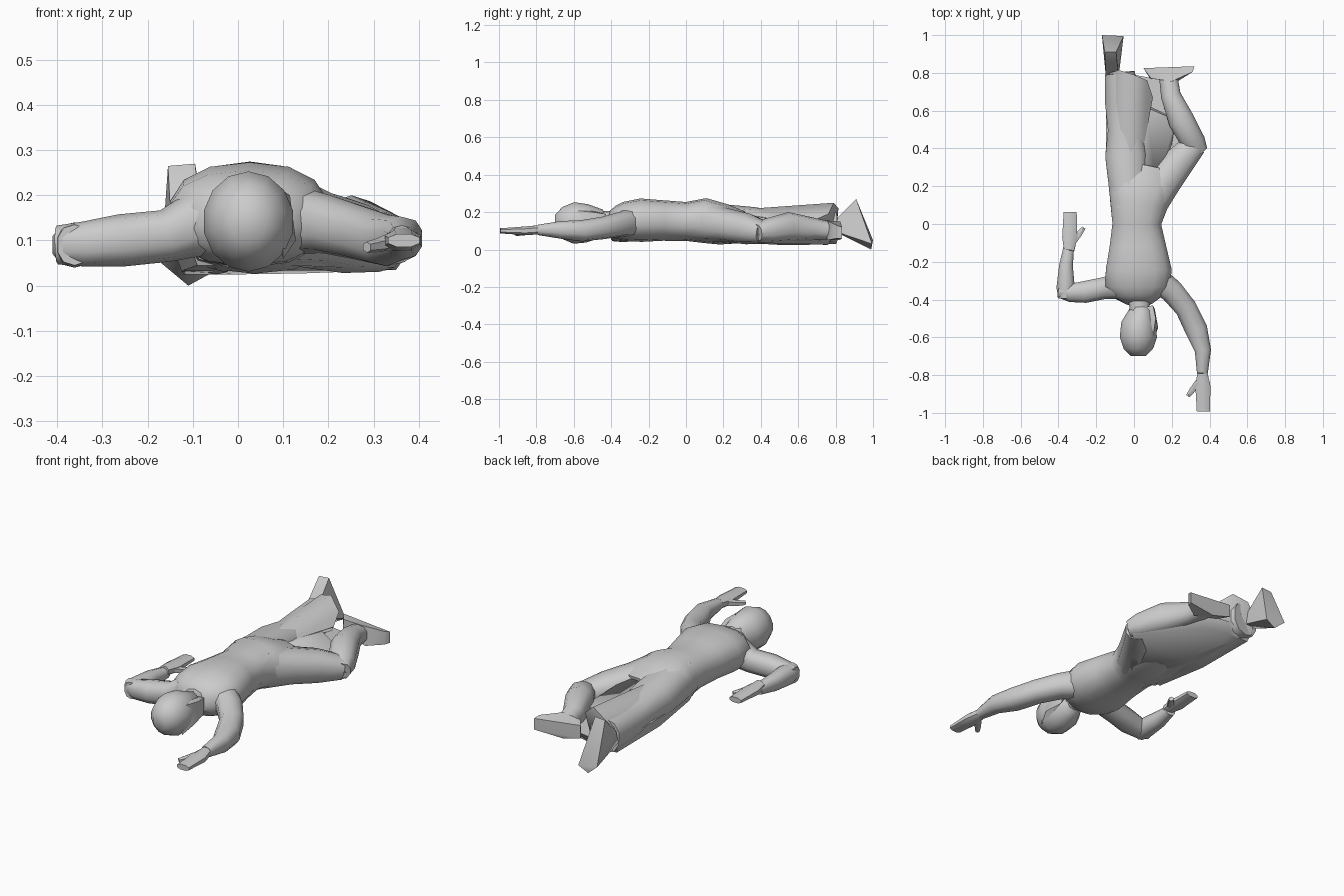
import bpy, bmesh, math
from mathutils import Vector


def finish(name, bm, angle):
    bmesh.ops.recalc_face_normals(bm, faces=bm.faces)
    me = bpy.data.meshes.new(name)
    bm.to_mesh(me)
    bm.free()
    ob = bpy.data.objects.new(name, me)
    bpy.context.collection.objects.link(ob)
    bpy.ops.object.select_all(action='DESELECT')
    ob.select_set(True)
    bpy.context.view_layer.objects.active = ob
    bpy.ops.object.shade_smooth_by_angle(angle=math.radians(angle))
    return ob


def limb(name, path, n=10, power=0.85, angle=50):
    """Loft of rounded sections; path rows are x, y, z, half width, half height."""
    bm = bmesh.new()
    pts = [Vector(p[:3]) for p in path]
    rings = []
    for i, (p, row) in enumerate(zip(pts, path)):
        a, b = pts[max(i - 1, 0)], pts[min(i + 1, len(pts) - 1)]
        t = (b - a).normalized()
        side = t.cross(Vector((0, 0, 1))).normalized()
        up = side.cross(t)
        ring = []
        for k in range(n):
            u = 2 * math.pi * (k + 0.5) / n
            c, s = math.cos(u), math.sin(u)
            c = math.copysign(abs(c) ** power, c)
            s = math.copysign(abs(s) ** power, s)
            ring.append(bm.verts.new(p + side * c * row[3] + up * s * row[4]))
        rings.append(ring)
    for r, q in zip(rings, rings[1:]):
        for k in range(n):
            bm.faces.new((r[k], r[(k + 1) % n], q[(k + 1) % n], q[k]))
    bm.faces.new(rings[0])
    bm.faces.new(rings[-1])
    return finish(name, bm, angle)


def hull(name, points, angle=50):
    """Faceted solid wrapped around a few corner points."""
    bm = bmesh.new()
    for p in points:
        bm.verts.new(p)
    res = bmesh.ops.convex_hull(bm, input=bm.verts)
    bmesh.ops.delete(bm, geom=[g for g in res["geom_interior"]
                               if isinstance(g, bmesh.types.BMVert)], context='VERTS')
    return finish(name, bm, angle)


# torso, lying face down
limb("torso", [
    (0.025, -0.42, 0.16, 0.07, 0.05), (0.025, -0.385, 0.15, 0.13, 0.085),
    (0.02, -0.33, 0.15, 0.175, 0.105), (0.025, -0.24, 0.157, 0.178, 0.116),
    (0.02, -0.12, 0.155, 0.153, 0.108), (0.015, 0.0, 0.15, 0.132, 0.104),
    (0.025, 0.1, 0.155, 0.155, 0.12), (0.04, 0.2, 0.135, 0.18, 0.11),
    (0.06, 0.3, 0.12, 0.15, 0.085)], n=14)

# neck and head
limb("neck", [(0.025, -0.36, 0.15, 0.065, 0.06), (0.03, -0.44, 0.15, 0.055, 0.055),
              (0.03, -0.52, 0.15, 0.06, 0.07)])
limb("head", [
    (0.045, -0.43, 0.12, 0.03, 0.045), (0.04, -0.46, 0.135, 0.065, 0.08),
    (0.025, -0.53, 0.14, 0.095, 0.103), (0.023, -0.6, 0.142, 0.101, 0.111),
    (0.023, -0.66, 0.142, 0.08, 0.086), (0.023, -0.7, 0.142, 0.04, 0.045)], n=14, power=1)
hull("hair_side", [(0.06, -0.44, 0.19), (0.1, -0.43, 0.19), (0.115, -0.5, 0.2), (0.07, -0.56, 0.22),
                   (0.1, -0.6, 0.21), (0.128, -0.55, 0.1), (0.11, -0.45, 0.11), (0.1, -0.62, 0.06)])

# arm stretched forward
limb("forward_arm", [
    (0.13, -0.3, 0.145, 0.07, 0.075), (0.2, -0.355, 0.135, 0.065, 0.065),
    (0.275, -0.445, 0.115, 0.06, 0.06), (0.33, -0.56, 0.1, 0.062, 0.057),
    (0.365, -0.67, 0.105, 0.045, 0.047), (0.362, -0.79, 0.105, 0.03, 0.028)])
# arm bent back beside the body
limb("bent_upper_arm", [
    (-0.08, -0.33, 0.14, 0.07, 0.075), (-0.16, -0.34, 0.11, 0.06, 0.058),
    (-0.26, -0.36, 0.1, 0.06, 0.058), (-0.34, -0.365, 0.092, 0.05, 0.05),
    (-0.4, -0.355, 0.09, 0.035, 0.043)])
limb("bent_forearm", [
    (-0.362, -0.395, 0.09, 0.038, 0.045), (-0.362, -0.34, 0.09, 0.051, 0.05),
    (-0.36, -0.22, 0.09, 0.038, 0.043), (-0.345, -0.12, 0.09, 0.029, 0.028)])

# hands with thumbs: wrist x, y and direction along y
for name, x, y, d in (("forward", 0.362, -0.79, -1), ("bent", -0.343, -0.14, 1)):
    limb(name + "_hand", [
        (x, y, 0.105, 0.029, 0.026), (x + 0.003, y + d * 0.07, 0.1, 0.043, 0.025),
        (x + 0.004, y + d * 0.13, 0.1, 0.04, 0.02), (x + 0.005, y + d * 0.203, 0.1, 0.037, 0.015)], n=8)
    limb(name + "_thumb", [
        (x + d * 0.02, y + d * 0.05, 0.1, 0.022, 0.02),
        (x + d * 0.05, y + d * 0.085, 0.09, 0.018, 0.016),
        (x + d * 0.077, y + d * 0.12, 0.085, 0.012, 0.012)], n=6)

# straight leg in a wide trouser
limb("straight_leg", [
    (-0.02, 0.08, 0.15, 0.105, 0.11), (-0.03, 0.22, 0.135, 0.11, 0.105),
    (-0.04, 0.36, 0.13, 0.117, 0.097), (-0.045, 0.5, 0.115, 0.097, 0.09),
    (-0.055, 0.64, 0.115, 0.102, 0.09), (-0.075, 0.8, 0.12, 0.082, 0.09)])
hull("trouser_flap", [
    (-0.11, 0.45, 0.17), (-0.02, 0.3, 0.215), (0.05, 0.4, 0.17), (-0.13, 0.8, 0.17),
    (-0.08, 0.815, 0.22), (0.0, 0.79, 0.25), (0.07, 0.76, 0.19), (0.1, 0.67, 0.15),
    (-0.12, 0.8, 0.05), (0.0, 0.79, 0.05)], angle=60)

# bent leg: thigh, then shin
limb("bent_thigh", [
    (0.07, 0.1, 0.15, 0.105, 0.11), (0.15, 0.22, 0.13, 0.1, 0.09),
    (0.24, 0.33, 0.11, 0.085, 0.083), (0.32, 0.42, 0.09, 0.068, 0.06)])
limb("bent_shin", [
    (0.35, 0.38, 0.09, 0.045, 0.045), (0.315, 0.43, 0.1, 0.068, 0.065),
    (0.25, 0.55, 0.12, 0.072, 0.08), (0.195, 0.68, 0.11, 0.055, 0.06),
    (0.18, 0.79, 0.1, 0.05, 0.045)])

# cloth spanning under the legs, narrower at the ground
hull("lower_cloth", [
    (-0.09, 0.1, 0.045), (0.12, 0.12, 0.045), (-0.125, 0.4, 0.032), (-0.12, 0.76, 0.025),
    (0.0, 0.76, 0.025), (0.14, 0.72, 0.027), (0.35, 0.42, 0.035),
    (-0.11, 0.08, 0.1), (-0.15, 0.35, 0.1), (-0.145, 0.78, 0.09), (0.0, 0.79, 0.08),
    (0.16, 0.76, 0.08), (0.385, 0.41, 0.085), (0.15, 0.1, 0.1)], angle=60)
# cloth stretched across the crotch
hull("inner_cloth", [
    (0.0, 0.2, 0.2), (0.12, 0.2, 0.2), (0.02, 0.45, 0.17), (0.2, 0.42, 0.12),
    (0.06, 0.62, 0.14), (0.22, 0.55, 0.11), (0.0, 0.2, 0.06), (0.2, 0.42, 0.06), (0.1, 0.62, 0.06)], angle=60)

# feet
hull("straight_foot", [
    (-0.15, 0.79, 0.1), (-0.08, 0.79, 0.1), (-0.15, 0.81, 0.17), (-0.085, 0.81, 0.17),
    (-0.155, 0.91, 0.265), (-0.095, 0.91, 0.27), (-0.17, 1.0, 0.05),
    (-0.055, 0.995, 0.03), (-0.11, 0.99, 0.0)])
hull("bent_foot", [
    (0.05, 0.825, 0.08), (0.05, 0.825, 0.15), (0.085, 0.77, 0.08), (0.09, 0.77, 0.15),
    (0.16, 0.82, 0.05), (0.23, 0.755, 0.05), (0.2, 0.755, 0.155), (0.32, 0.835, 0.06), (0.32, 0.835, 0.12),
    (0.31, 0.805, 0.06), (0.31, 0.805, 0.13)])
